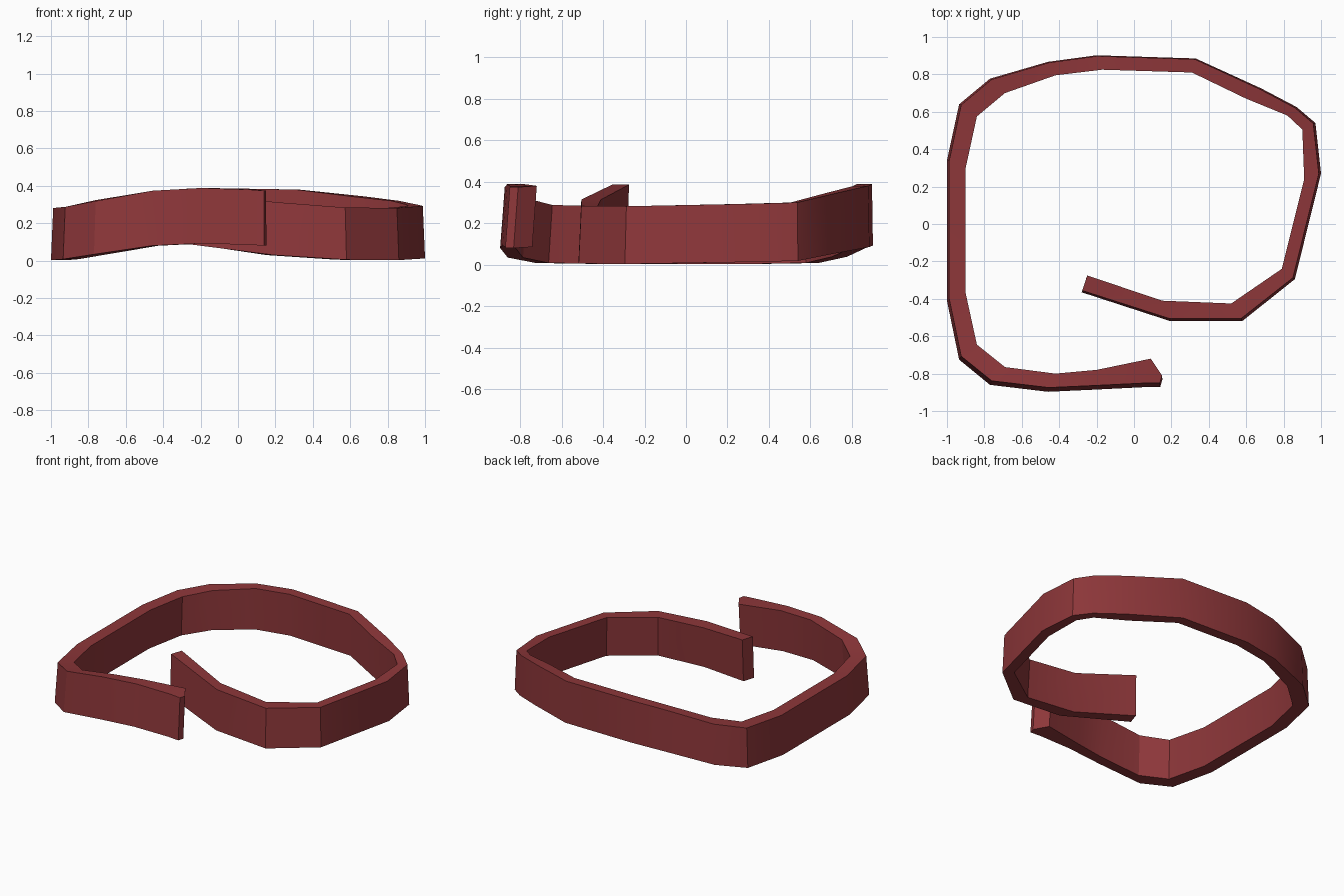
import bpy, bmesh

# Path stations: outer x, outer y, inner x, inner y, height of the lower edge
PATH = [
    (-0.28, -0.365, -0.25, -0.275, 0.09),
    (0.19, -0.518, 0.15, -0.41, 0.03),
    (0.58, -0.518, 0.52, -0.425, 0.005),
    (0.86, -0.295, 0.79, -0.24, 0.003),
    (1.00, 0.27, 0.91, 0.24, 0.012),
    (0.97, 0.54, 0.90, 0.505, 0.018),
    (0.87, 0.625, 0.82, 0.58, 0.035),
    (0.68, 0.725, 0.60, 0.67, 0.055),
    (0.33, 0.885, 0.31, 0.81, 0.085),
    (-0.20, 0.902, -0.17, 0.825, 0.092),
    (-0.46, 0.867, -0.42, 0.795, 0.08),
    (-0.77, 0.777, -0.69, 0.70, 0.038),
    (-0.935, 0.64, -0.84, 0.575, 0.008),
    (-1.00, 0.34, -0.90, 0.30, 0.003),
    (-1.00, -0.41, -0.90, -0.37, 0.003),
    (-0.935, -0.725, -0.84, -0.645, 0.008),
    (-0.77, -0.86, -0.69, -0.765, 0.034),
    (-0.46, -0.897, -0.42, -0.80, 0.08),
    (-0.20, -0.885, -0.20, -0.78, 0.092),
    (0.06, -0.872, 0.09, -0.72, 0.085),
    (0.14, -0.872, 0.15, -0.81, 0.08),
]


def section(bm, ox, oy, ix, iy, z):
    """Four corners of the strap; the upper edge leans slightly inward."""
    top = 1.2 * z + 0.278
    lean_x = 0.012 * ox
    lean_y = (0.025 if oy < 0 else 0.005) * oy
    return [bm.verts.new(c) for c in (
        (ox, oy, z),
        (ox - lean_x, oy - lean_y, top),
        (ix, iy, top),
        (ix + lean_x, iy + lean_y, z))]


# Open strap swept along the path
bm = bmesh.new()
rings = [section(bm, *p) for p in PATH]
for a, b in zip(rings, rings[1:]):
    for i in range(4):
        j = (i + 1) % 4
        bm.faces.new((a[i], a[j], b[j], b[i]))
bm.faces.new(rings[0])
bm.faces.new(rings[-1][::-1])
bmesh.ops.recalc_face_normals(bm, faces=bm.faces)
mesh = bpy.data.meshes.new("strap")
bm.to_mesh(mesh)
bm.free()

strap = bpy.data.objects.new("strap", mesh)
bpy.context.collection.objects.link(strap)

# Dark red leather
red = bpy.data.materials.new("dark_red")
red.diffuse_color = (0.27, 0.038, 0.042, 1)
mesh.materials.append(red)

bpy.context.view_layer.objects.active = strap
strap.select_set(True)
bpy.ops.object.shade_smooth_by_angle()
